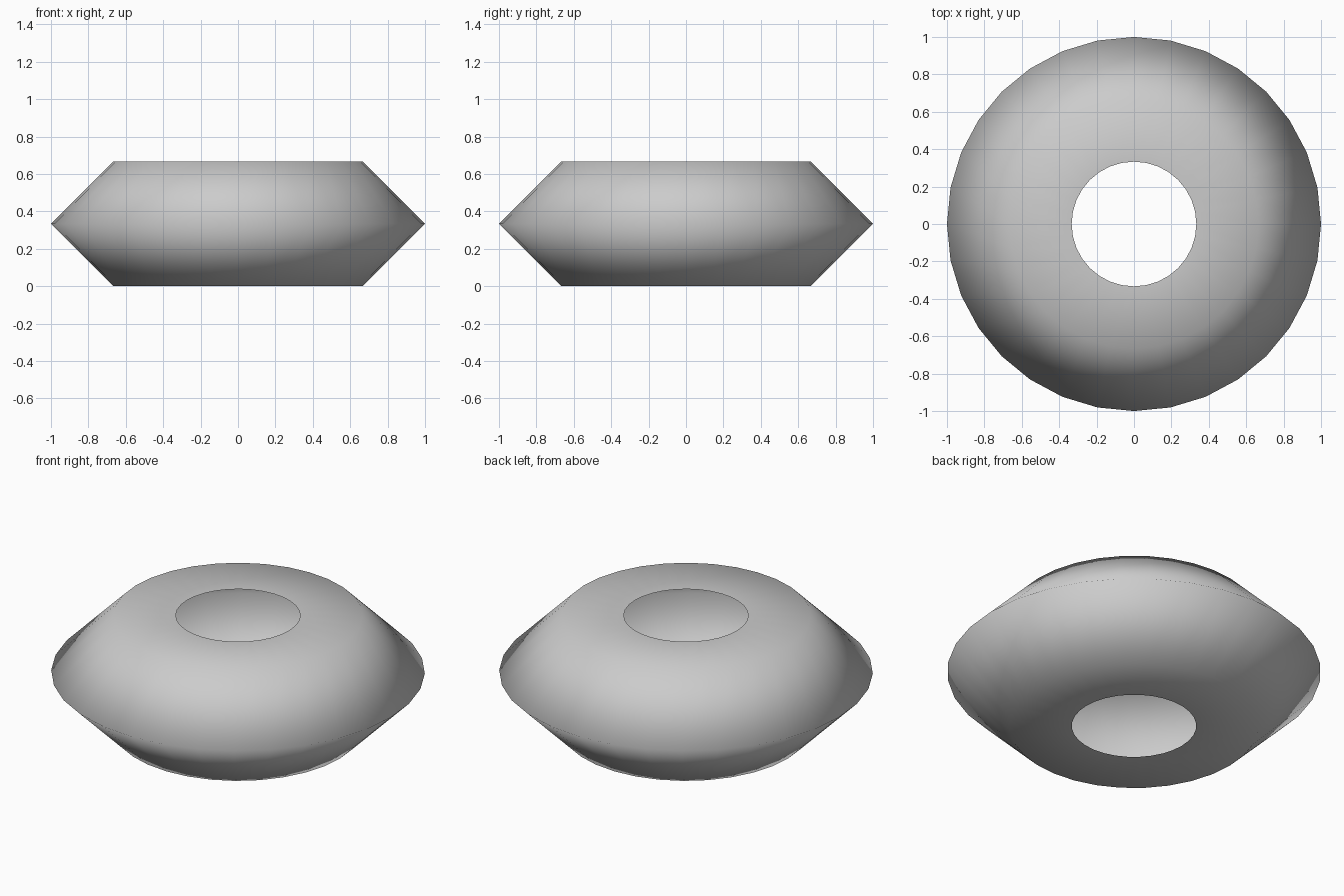
import bpy, bmesh
from math import sin, cos, tau

if "Cube" in bpy.data.objects:
    bpy.data.objects.remove(bpy.data.objects["Cube"])

SEGMENTS = 32
T = 1 / 3
# Open cross-section (radius, height): flat bottom, pointed rim, flat top
PROFILE = [(T, 0), (2 * T, 0), (1, T), (2 * T, 2 * T), (T, 2 * T)]


def lathe(name, profile, segments):
    bm = bmesh.new()
    rings = [[bm.verts.new((r * cos(tau * i / segments), r * sin(tau * i / segments), z))
              for i in range(segments)] for r, z in profile]
    for low, high in zip(rings, rings[1:]):
        for i in range(segments):
            j = (i + 1) % segments
            # Winding keeps the normals facing outward
            face = bm.faces.new((low[i], low[j], high[j], high[i]))
            face.smooth = True
    mesh = bpy.data.meshes.new(name)
    bm.to_mesh(mesh)
    bm.free()
    obj = bpy.data.objects.new(name, mesh)
    bpy.context.collection.objects.link(obj)
    return obj


# Hollow tyre-like shell, open at the hub
lathe("ring_shell", PROFILE, SEGMENTS)
